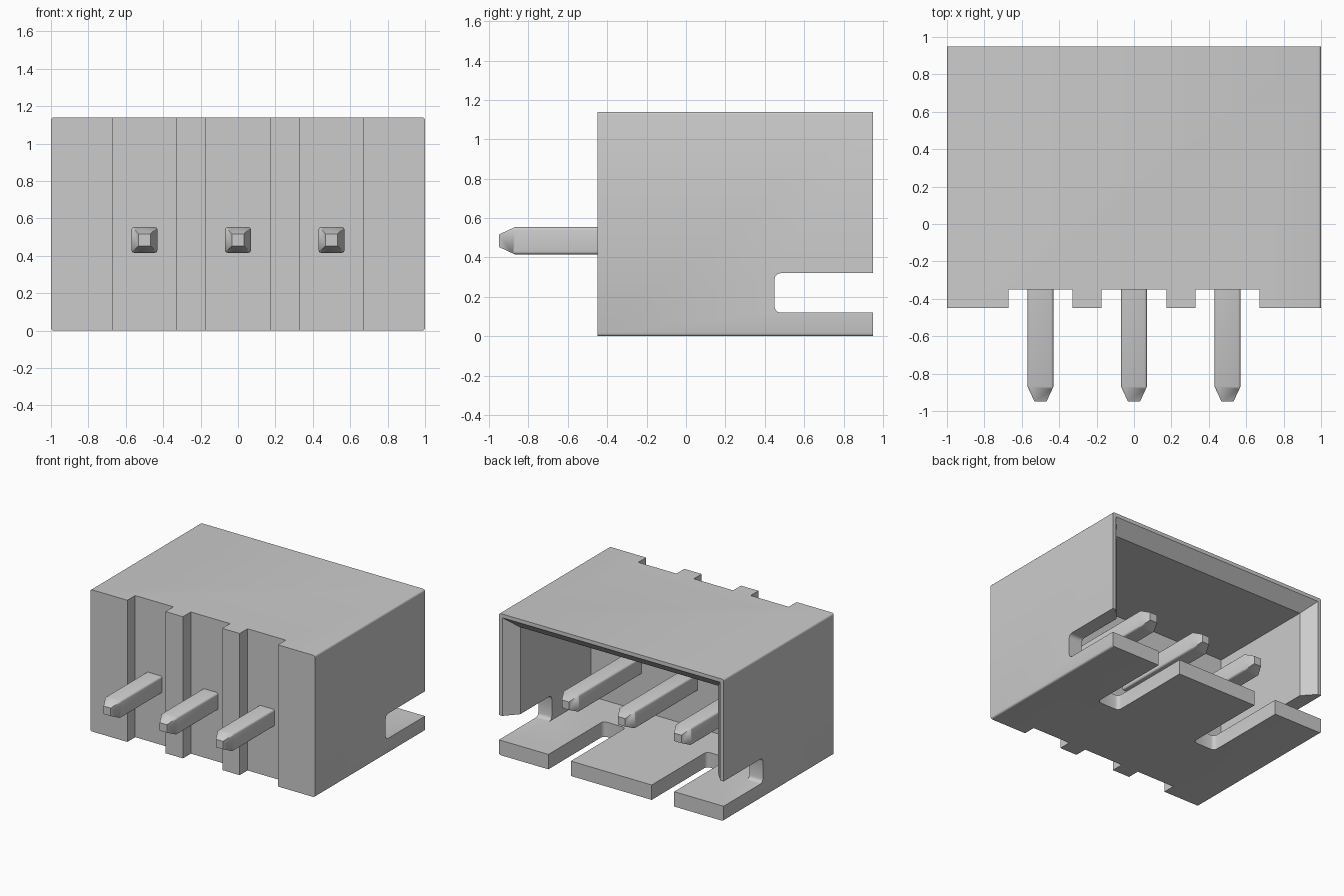
import bpy, bmesh

if "Cube" in bpy.data.objects:
    bpy.data.objects.remove(bpy.data.objects["Cube"])

grey = bpy.data.materials.new("light grey")
grey.use_nodes = True
colour = (0.6, 0.6, 0.6, 1)
grey.diffuse_color = colour
grey.node_tree.nodes["Principled BSDF"].inputs["Base Color"].default_value = colour


def loft(name, rings, round_axis=None, radius=0.0, segments=3, max_y=None):
    """Rectangles (x0, x1, z0, z1, y) joined along y; optionally rounds edges along one axis."""
    bm = bmesh.new()
    loops = []
    for x0, x1, z0, z1, y in rings:
        loops.append([bm.verts.new(c) for c in
                      ((x0, y, z0), (x1, y, z0), (x1, y, z1), (x0, y, z1))])
    for a, b in zip(loops, loops[1:]):
        for i in range(4):
            j = (i + 1) % 4
            bm.faces.new((a[i], a[j], b[j], b[i]))
    bm.faces.new(loops[0])
    bm.faces.new(loops[-1])
    bmesh.ops.recalc_face_normals(bm, faces=bm.faces)
    if round_axis is not None:
        edges = []
        for e in bm.edges:
            d = e.verts[1].co - e.verts[0].co
            inside = max_y is None or max(v.co.y for v in e.verts) < max_y
            if abs(d[round_axis]) > 0.99 * d.length and inside:
                edges.append(e)
        bmesh.ops.bevel(bm, geom=edges, offset=radius, segments=segments,
                        profile=0.5, affect='EDGES')
    mesh = bpy.data.meshes.new(name)
    bm.to_mesh(mesh)
    bm.free()
    mesh.materials.append(grey)
    obj = bpy.data.objects.new(name, mesh)
    bpy.context.collection.objects.link(obj)
    return obj


def box(name, x0, x1, y0, y1, z0, z1, **rounding):
    return loft(name, [(x0, x1, z0, z1, y0), (x0, x1, z0, z1, y1)], **rounding)


def activate(obj):
    bpy.ops.object.select_all(action='DESELECT')
    obj.select_set(True)
    bpy.context.view_layer.objects.active = obj


def carve(target, cutter):
    activate(target)
    mod = target.modifiers.new("cut", 'BOOLEAN')
    mod.operation = 'DIFFERENCE'
    mod.solver = 'EXACT'
    mod.object = cutter
    bpy.ops.object.modifier_apply(modifier=mod.name)
    bpy.data.objects.remove(cutter)


# Housing shell with softened long edges
FRONT, BACK, TOP, WALL = -0.45, 0.95, 1.14, 0.12
housing = box("housing", -1, 1, FRONT, BACK, 0, TOP, round_axis=1, radius=0.015)

# Open cavity, flared at the rim on the sides and top
inner, rim = 1 - WALL, 0.97
carve(housing, loft("cavity_cutter", [
    (-inner, inner, WALL, TOP - WALL, -0.05),
    (-inner, inner, WALL, TOP - WALL, BACK - 0.1),
    (-rim, rim, WALL, TOP - 0.03, BACK),
    (-rim, rim, WALL, TOP - 0.03, BACK + 0.1)]))

# Side slot through both walls
carve(housing, box("side_slot_cutter", -1.2, 1.2, 0.45, 1.2, WALL, 0.32,
                   round_axis=0, radius=0.03, max_y=0.5))

# Two slots in the floor
for side in (-1, 1):
    x = side * 0.46
    carve(housing, box("floor_slot_cutter", x - 0.1, x + 0.1, 0.25, 1.2, -0.2, 0.2,
                       round_axis=2, radius=0.03, max_y=0.5))

# Front grooves around the pins
for x in (-0.5, 0, 0.5):
    half = 0.175 if x == 0 else 0.17
    carve(housing, box("groove_cutter", x - half, x + half, -0.7, -0.35, -0.2, 1.4))

# Square pins, tapered at both ends
parts = [housing]
for x, label in ((-0.5, "right"), (0, "middle"), (0.5, "left")):
    rings = []
    for y, h in ((-0.95, 0.032), (-0.87, 0.069), (0.74, 0.069), (0.82, 0.032)):
        rings.append((x - h, x + h, 0.485 - h, 0.485 + h, y))
    parts.append(loft(label + "_pin", rings, round_axis=1, radius=0.014))

for part in parts:
    activate(part)
    bpy.ops.object.shade_smooth_by_angle(angle=0.6)
